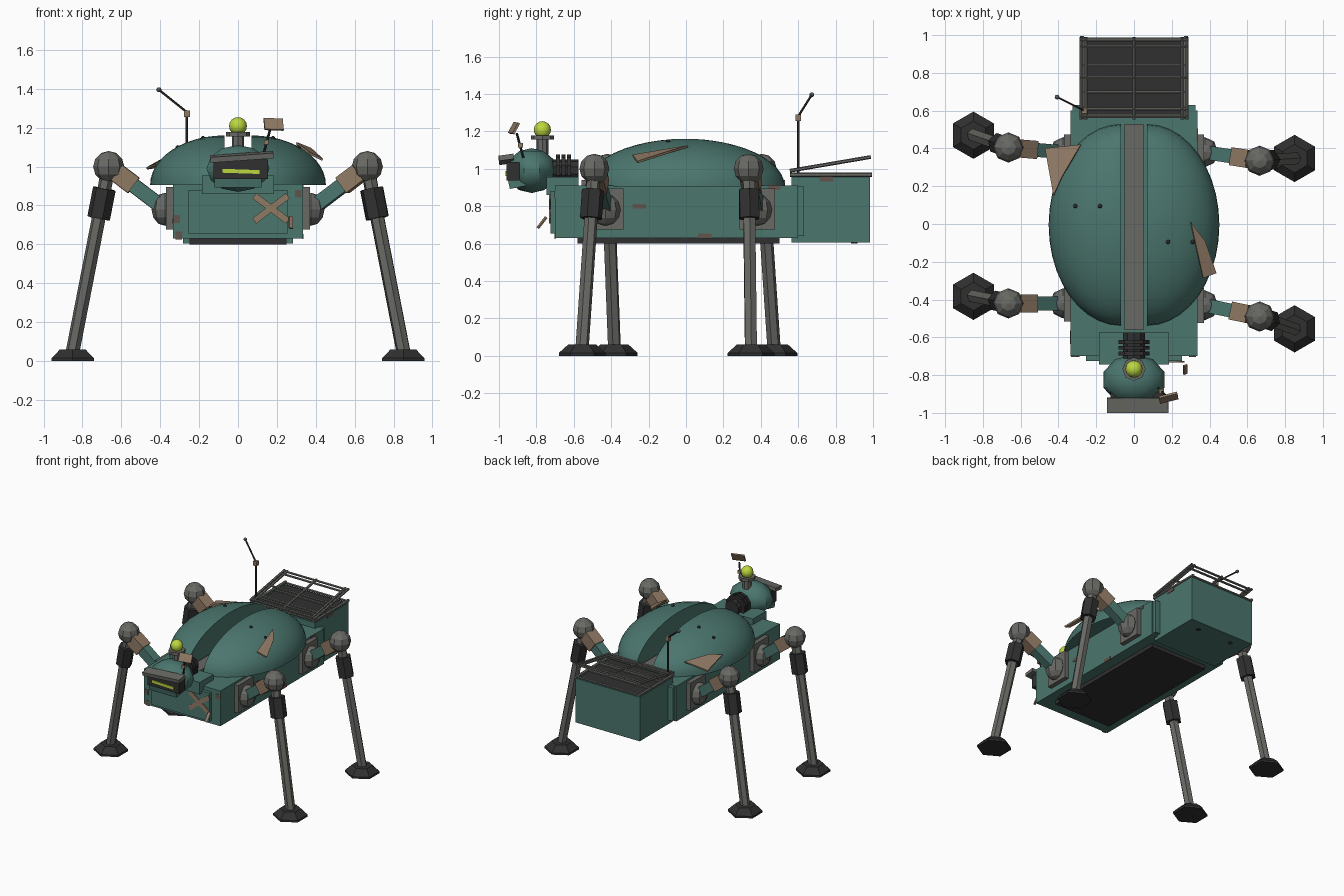
import bpy, bmesh, math
from mathutils import Vector, Matrix, Euler

if "Cube" in bpy.data.objects:
    bpy.data.objects.remove(bpy.data.objects["Cube"], do_unlink=True)


def material(name, rgb):
    m = bpy.data.materials.new(name)
    m.use_nodes = True
    m.diffuse_color = (*rgb, 1)
    m.node_tree.nodes["Principled BSDF"].inputs["Base Color"].default_value = (*rgb, 1)
    return m


TEAL = material("teal paint", (0.07, 0.18, 0.155))
GREY = material("worn steel", (0.14, 0.14, 0.13))
DARK = material("dark rubber", (0.03, 0.03, 0.03))
TAN = material("bare tan metal", (0.28, 0.195, 0.13))
RUST = material("faded rust", (0.12, 0.09, 0.075))
GLOW = material("lime glow", (0.5, 0.68, 0.05))


def finish(name, bm, mat, smooth=False):
    bmesh.ops.recalc_face_normals(bm, faces=bm.faces)
    me = bpy.data.meshes.new(name)
    bm.to_mesh(me)
    bm.free()
    me.materials.append(mat)
    ob = bpy.data.objects.new(name, me)
    bpy.context.scene.collection.objects.link(ob)
    if smooth:
        bpy.context.view_layer.objects.active = ob
        bpy.ops.object.select_all(action="DESELECT")
        ob.select_set(True)
        bpy.ops.object.shade_smooth_by_angle(angle=math.radians(40))
    return ob


def box(name, centre, size, mat, rot=(0, 0, 0)):
    bm = bmesh.new()
    place = Matrix.LocRotScale(Vector(centre), Euler([math.radians(a) for a in rot]), Vector(size))
    bmesh.ops.create_cube(bm, size=1, matrix=place)
    return finish(name, bm, mat)


def span(name, x, y, z, mat):
    pairs = (x, y, z)
    return box(name, [(a + b) / 2 for a, b in pairs], [b - a for a, b in pairs], mat)


def rod(name, a, b, r, mat, sides=6, r2=None, turn=0):
    a, b = Vector(a), Vector(b)
    d = b - a
    bm = bmesh.new()
    place = (Matrix.Translation((a + b) / 2) @ d.to_track_quat("Z", "Y").to_matrix().to_4x4()
             @ Matrix.Rotation(math.radians(turn), 4, "Z"))
    bmesh.ops.create_cone(bm, cap_ends=True, segments=sides, radius1=r,
                          radius2=r if r2 is None else r2, depth=d.length, matrix=place)
    return finish(name, bm, mat)


def ball(name, centre, radii, mat, seg=8, rings=6, smooth=False):
    bm = bmesh.new()
    place = Matrix.LocRotScale(Vector(centre), None, Vector(radii))
    bmesh.ops.create_uvsphere(bm, u_segments=seg, v_segments=rings, radius=1, matrix=place)
    return finish(name, bm, mat, smooth)


def sheet(name, points, mat, thick=0.012):
    bm = bmesh.new()
    bm.faces.new([bm.verts.new(p) for p in points])
    ob = finish(name, bm, mat)
    mod = ob.modifiers.new("thickness", "SOLIDIFY")
    mod.thickness, mod.offset = thick, 0
    return ob


# Hull
span("hull", (-0.335, 0.335), (-0.70, 0.60), (0.63, 0.91), TEAL)
span("front_panel", (-0.255, 0.255), (-0.725, -0.70), (0.655, 0.88), TEAL)
span("rear_collar", (-0.325, 0.325), (0.60, 0.63), (0.64, 0.905), TEAL)
span("neck_block", (-0.185, 0.185), (-0.745, -0.575), (0.86, 0.955), TEAL)
span("belly_plate", (-0.25, 0.25), (-0.58, 0.50), (0.60, 0.63), DARK)
span("spine", (-0.05, 0.05), (-0.56, 0.53), (0.90, 0.94), GREY)

# Two domed shell halves with a gap between them
for s in (-1, 1):
    bm = bmesh.new()
    bmesh.ops.create_uvsphere(bm, u_segments=40, v_segments=24, radius=1)
    for normal in ((0, 0, -1), (-s, 0, 0)):
        cut = bmesh.ops.bisect_plane(bm, geom=bm.verts[:] + bm.edges[:] + bm.faces[:],
                                     plane_co=(0, 0, 0), plane_no=normal, clear_outer=True)
        edges = [e for e in bm.edges if e.is_boundary]
        bmesh.ops.holes_fill(bm, edges=edges, sides=0)
    bmesh.ops.transform(bm, verts=bm.verts,
                        matrix=Matrix.LocRotScale(Vector((s * 0.07, -0.005, 0.905)), None,
                                                  Vector((0.382, 0.533, 0.255))))
    finish("shell_half", bm, TEAL, True)
    for x, z in ((0.18, 1.145), (0.31, 1.098)):
        ball("shell_bolt", (s * x, -s * 0.095, z), (0.012, 0.012, 0.012), DARK)

# Torn loose plates on the shell
sheet("torn_plate_left", [(0.30, 0.01, 1.12), (0.375, -0.09, 1.09),
                          (0.435, -0.26, 1.035), (0.365, -0.285, 1.07)], TAN)
sheet("torn_plate_right", [(-0.47, 0.40, 0.99), (-0.28, 0.42, 1.02),
                           (-0.38, 0.25, 1.04), (-0.425, 0.15, 1.01)], TAN)

# Cargo crate with rails and a tilted rack lid
span("crate", (-0.283, 0.283), (0.565, 0.985), (0.605, 0.955), TEAL)
span("crate_liner", (-0.26, 0.26), (0.58, 0.97), (0.954, 0.96), DARK)
for x in (-0.275, 0.275):
    rod("crate_rail", (x, 0.555, 0.968), (x, 0.995, 0.968), 0.012, GREY)
for y in (0.575, 0.70, 0.84, 0.98):
    rod("crate_crossbar", (-0.285, y, 0.968), (0.285, y, 0.968), 0.009, GREY)


def lid_z(y):
    return 0.99 + (y - 0.56) * 0.17


for x in (-0.28, -0.255, 0, 0.255, 0.28):
    rod("lid_rail", (x, 0.555, lid_z(0.555)), (x, 0.988, lid_z(0.988)), 0.01, GREY)
for y in (0.57, 0.61, 0.775, 0.94, 0.975):
    rod("lid_crossbar", (-0.285, y, lid_z(y)), (0.285, y, lid_z(y)), 0.009, GREY)
for x in (-0.15, 0.15):
    rod("crate_drain", (x, 0.9, 0.6), (x, 0.9, 0.606), 0.018, DARK)

# Neck rings and head
rod("neck", (0, -0.74, 0.99), (0, -0.575, 0.99), 0.06, DARK, 10)
for y in (-0.685, -0.655, -0.625):
    rod("neck_ring", (0, y - 0.01, 0.99), (0, y + 0.01, 0.99), 0.085, DARK, 10)
ball("head", (0, -0.825, 0.99), (0.17, 0.135, 0.12), TEAL, 10, 6, True)
box("jaw", (0, -0.905, 0.935), (0.24, 0.09, 0.07), TEAL, (12, 0, 0))
box("visor", (0.015, -0.925, 0.987), (0.28, 0.07, 0.10), DARK)
box("eye_slit", (0.015, -0.962, 0.975), (0.19, 0.008, 0.02), GLOW, (0, 2, 0))
box("brow", (0.02, -0.96, 1.05), (0.325, 0.08, 0.028), GREY, (8, -4, 0))

# Beacon lamp
rod("beacon_stem", (0, -0.768, 1.08), (0, -0.768, 1.155), 0.032, GREY, 8)
rod("beacon_base", (0, -0.768, 1.155), (0, -0.768, 1.178), 0.062, GREY, 8)
ball("beacon", (0, -0.768, 1.208), (0.046, 0.046, 0.046), GLOW, 12, 8, True)

# Small mirror paddle on the head
rod("paddle_stem", (0.13, -0.87, 1.06), (0.165, -0.905, 1.19), 0.007, DARK)
box("paddle_joint", (0.145, -0.885, 1.125), (0.025, 0.025, 0.025), TAN)
box("paddle", (0.183, -0.92, 1.217), (0.10, 0.012, 0.065), TAN, (-28, 2, 14))

# Bent antenna
rod("antenna_mast", (-0.263, 0.60, 0.90), (-0.263, 0.60, 1.26), 0.007, DARK)
box("antenna_joint", (-0.263, 0.60, 1.272), (0.03, 0.03, 0.035), TAN)
rod("antenna_whip", (-0.263, 0.60, 1.28), (-0.407, 0.672, 1.395), 0.006, DARK)
ball("antenna_tip", (-0.407, 0.672, 1.395), (0.013, 0.013, 0.013), GREY)

# Crossed repair strips and a loose flake on the front
for angle in (-37, 37):
    box("repair_strip", (0.17, -0.729, 0.785), (0.215, 0.008, 0.034), TAN, (0, angle, 0))
box("loose_flake", (0.272, -0.77, 0.712), (0.022, 0.008, 0.075), TAN, (-35, 15, 20))

# Rust patches as thin plates on the hull and crate
for x, y, z in ((0.335, 0.1, 0.64), (0.335, -0.25, 0.80), (0.335, 0.47, 0.90),
                (-0.335, 0.05, 0.88), (-0.335, -0.6, 0.72), (0.283, 0.75, 0.945)):
    box("rust_patch", (x, y, z), (0.006, 0.07, 0.025), RUST)
for x, z in ((-0.315, 0.73), (-0.305, 0.645), (0.31, 0.86)):
    box("rust_patch", (x, -0.70, z), (0.035, 0.006, 0.04), RUST)


# Legs: side, then y of hip, knee and foot
def leg(s, hip_y, knee_y, foot_y):
    hip = Vector((s * 0.375, hip_y, 0.78))
    knee = Vector((s * 0.665, knee_y, 1.0))
    foot = Vector((s * 0.85, foot_y, 0.05))
    box("hip_plate", (s * 0.35, hip_y, 0.785), (0.04, 0.19, 0.22), GREY)
    ball("hip_joint", hip, (0.07, 0.08, 0.085), GREY)
    rod("upper_arm", hip, knee, 0.052, TEAL, 4, turn=45)
    rod("arm_sleeve", hip.lerp(knee, 0.56), hip.lerp(knee, 0.86), 0.068, TAN, 4, turn=45)
    ball("knee_joint", knee, (0.08, 0.08, 0.08), GREY)
    rod("shin", knee, foot, 0.036, GREY)
    rod("shin_collar", knee.lerp(foot, 0.12), knee.lerp(foot, 0.28), 0.06, DARK)
    down = Vector((foot.x, foot.y, 0))
    up = Vector((0, 0, 0.015))
    rod("foot_sole", down, down + up, 0.125, DARK, 6)
    rod("foot_top", down + up, down + up * 4, 0.125, DARK, 6, 0.075)


leg(1, -0.43, -0.49, -0.555)
leg(-1, -0.42, -0.42, -0.383)
leg(1, 0.38, 0.335, 0.347)
leg(-1, 0.38, 0.405, 0.47)
